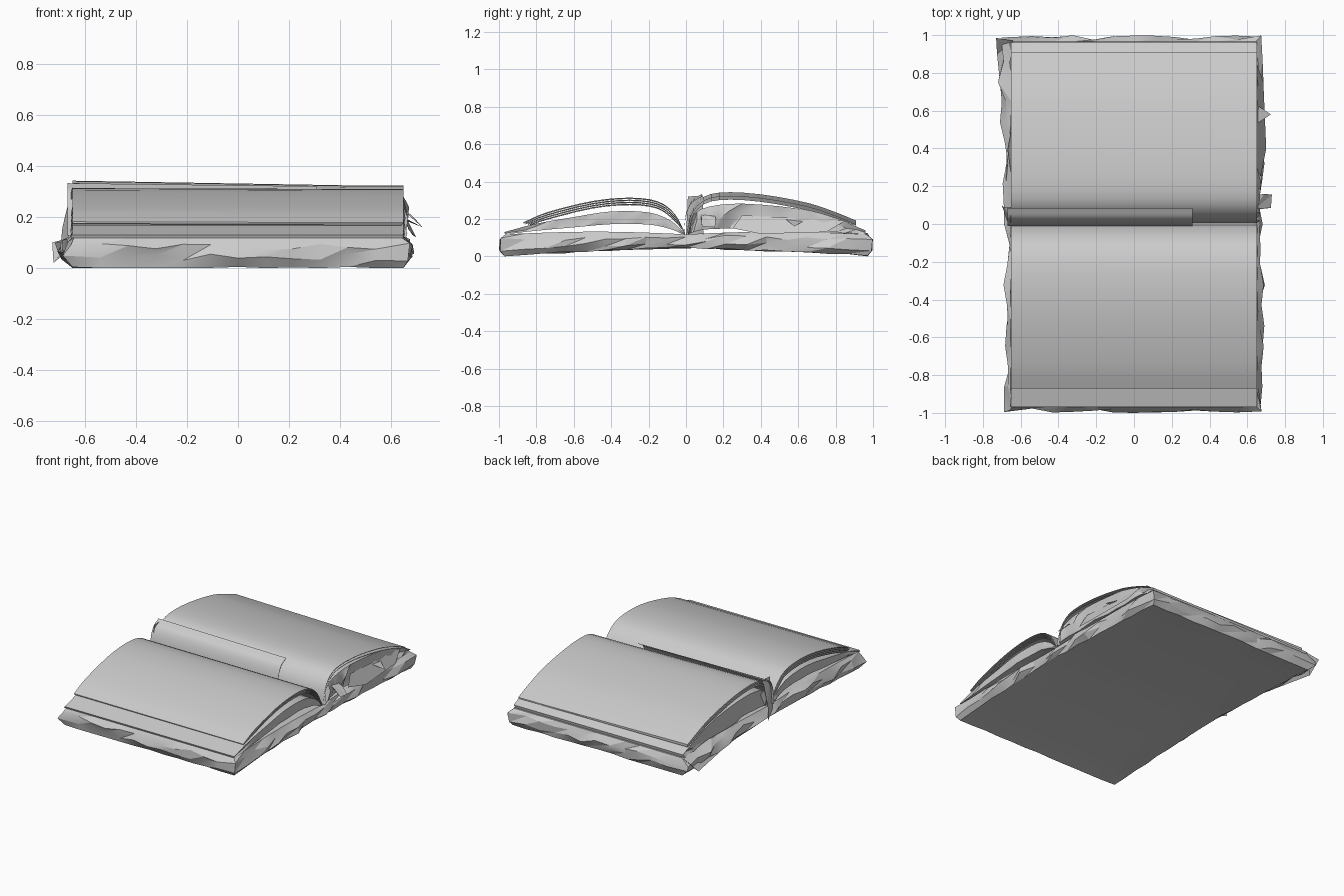
import bpy, bmesh, math, random
from mathutils import Vector

if "Cube" in bpy.data.objects:
    bpy.data.objects.remove(bpy.data.objects["Cube"])

random.seed(4)
rnd = random.uniform


def finish(name, bm, angle=None):
    bmesh.ops.recalc_face_normals(bm, faces=bm.faces)
    me = bpy.data.meshes.new(name)
    bm.to_mesh(me)
    bm.free()
    ob = bpy.data.objects.new(name, me)
    bpy.context.collection.objects.link(ob)
    if angle:
        bpy.ops.object.select_all(action='DESELECT')
        bpy.context.view_layer.objects.active = ob
        ob.select_set(True)
        bpy.ops.object.shade_smooth_by_angle(angle=math.radians(angle))
    return ob


def spline(pts, n=18):
    """Evenly sampled Catmull-Rom curve through (y, z) points."""
    p = [Vector(q) for q in pts]
    p = [p[0] * 2 - p[1]] + p + [p[-1] * 2 - p[-2]]
    out = []
    for i in range(n + 1):
        f = i / n * (len(p) - 3)
        k = min(int(f), len(p) - 4)
        t = f - k
        a, b, c, d = p[k:k + 4]
        out.append(0.5 * (2 * b + (c - a) * t + (2 * a - 5 * b + 4 * c - d) * t * t
                          + (3 * b - a - 3 * c + d) * t ** 3))
    return out


def pages(name, top, bottom=None, x0=-0.65, x1=0.65, tilt=0.0, rag=0.0, thick=0.005):
    """Stack of pages between two (y, z) curves, with torn ends when rag > 0."""
    bm = bmesh.new()
    hi = spline(top)
    lo = spline(bottom) if bottom else [q - Vector((0, thick)) for q in hi]
    n = len(hi)
    ends = []
    for x in (x0, x1):
        dz = -tilt * x / 0.65
        s = 1 if x > 0 else -1
        h = [bm.verts.new((x, q.x, q.y + dz)) for q in hi]
        l = [bm.verts.new((x + s * rnd(-rag, rag) * 0.5, q.x, q.y + dz * 0.3)) for q in lo]
        if rag:
            m = [bm.verts.new((x + s * rnd(-rag, rag), a.x,
                               a.y + (b.y - a.y) * rnd(0.3, 0.7))) for a, b in zip(hi, lo)]
            rows = [h, m, l]
        else:
            rows = [h, l]
        for r, q in zip(rows, rows[1:]):
            for i in range(n - 1):
                if rag:
                    bm.faces.new((r[i], r[i + 1], q[i]))
                    bm.faces.new((r[i + 1], q[i + 1], q[i]))
                else:
                    bm.faces.new((r[i], r[i + 1], q[i + 1], q[i]))
        ends.append(rows)
    for k in (0, -1):
        a, b = ends[0][k], ends[1][k]
        for i in range(n - 1):
            bm.faces.new((a[i], a[i + 1], b[i + 1], b[i]))
    for i in (0, n - 1):
        bm.faces.new([r[i] for r in ends[0]] + [r[i] for r in reversed(ends[1])])
    return finish(name, bm, 35)


def flap(name, pts):
    bm = bmesh.new()
    v = [bm.verts.new(p) for p in pts]
    for i in range(1, len(v) - 1):
        bm.faces.new((v[0], v[i], v[i + 1]))
    return finish(name, bm)


# Worn cover: gently arched slab with crumpled rim
NX, NY = 12, 18
bm = bmesh.new()


def cover_grid(z_of, hx, hy):
    return [[bm.verts.new((-hx + 2 * hx * i / NX, -hy + 2 * hy * j / NY,
                           z_of(-1 + 2 * j / NY))) for j in range(NY + 1)] for i in range(NX + 1)]


def rim(g):
    return ([g[i][0] for i in range(NX)] + [g[NX][j] for j in range(NY)]
            + [g[i][NY] for i in range(NX, 0, -1)] + [g[0][j] for j in range(NY, 0, -1)])


top = cover_grid(lambda v: 0.118 + 0.014 * math.sin(math.pi * abs(v)), 0.645, 0.965)
bot = cover_grid(lambda v: 0.008 + 0.042 * (1 - abs(v) ** 1.5), 0.65, 0.97)
for g in (top, bot):
    for i in range(NX):
        for j in range(NY):
            bm.faces.new((g[i][j], g[i + 1][j], g[i + 1][j + 1], g[i][j + 1]))
loops = [rim(top)]
for t in (0.3, 0.7):
    mid = []
    for a, b in zip(rim(top), rim(bot)):
        p = a.co.lerp(b.co, t + rnd(-0.14, 0.14))
        if abs(p.x) > 0.63:
            p.x += math.copysign(rnd(0.005, 0.045), p.x)
            if p.x < 0 and p.y > 0:
                p.x -= 0.04 * p.y
        if abs(p.y) > 0.95:
            p.y = math.copysign(rnd(0.975, 1.0), p.y)
        mid.append(bm.verts.new(p))
    loops.append(mid)
loops.append(rim(bot))
for a, b in zip(loops, loops[1:]):
    for i in range(len(a)):
        k = (i + 1) % len(a)
        bm.faces.new((a[i], a[k], b[i]))
        bm.faces.new((a[k], b[k], b[i]))
for v in rim(bot):
    v.co.z = max(0.0, v.co.z - rnd(0, 0.012))
finish("cover", bm, 20)

# Front half: lower page block and fanned loose sheets
pages("front_page_block",
      [(-0.97, 0.13), (-0.8, 0.175), (-0.6, 0.21), (-0.4, 0.24), (-0.2, 0.235), (-0.08, 0.19), (-0.005, 0.12)],
      [(-0.965, 0.118), (-0.8, 0.137), (-0.6, 0.155), (-0.4, 0.172), (-0.2, 0.17), (-0.08, 0.145), (-0.005, 0.112)],
      rag=0.008)
for k in range(4):
    d = 0.011 * k
    pages(f"front_sheet_{k + 1}",
          [(-0.87 + 0.012 * k, 0.18 - 0.3 * d), (-0.74, 0.235 - d), (-0.5, 0.294 - d), (-0.3, 0.312 - d),
           (-0.15, 0.292 - d), (-0.06, 0.225 - d), (-0.005, 0.125)],
          x1=0.65 - 0.004 * k, tilt=0.002)

# Back half: thick torn page block and loose top sheets
pages("back_page_block",
      [(0.01, 0.125), (0.04, 0.22), (0.12, 0.265), (0.3, 0.282), (0.6, 0.255), (0.8, 0.205), (0.96, 0.138)],
      [(0.01, 0.115), (0.04, 0.13), (0.12, 0.145), (0.3, 0.148), (0.6, 0.138), (0.8, 0.13), (0.955, 0.118)],
      rag=0.022)
for k in range(2):
    d = 0.018 * k
    pages(f"back_sheet_{k + 1}",
          [(0.005, 0.125), (0.03, 0.235 - d), (0.1, 0.31 - d), (0.22, 0.332 - d), (0.42, 0.318 - d),
           (0.65, 0.275 - d), (0.8, 0.225 - d * 0.6), (0.91, 0.18 - d * 0.3)], tilt=0.011)

# Narrow torn leaf standing beside the gutter
pages("torn_leaf", [(-0.01, 0.13), (0.0, 0.22), (0.03, 0.29), (0.085, 0.325)], x0=-0.67, x1=0.31, tilt=0.008)

# Loose flaps on the ends and edges
flap("left_gutter_flap", [(-0.65, 0.01, 0.32), (-0.65, 0.09, 0.325), (-0.69, 0.09, 0.16), (-0.7, 0.1, 0.06), (-0.665, 0.0, 0.1)])
flap("right_tab", [(0.64, 0.08, 0.235), (0.64, 0.15, 0.23), (0.69, 0.16, 0.2), (0.73, 0.155, 0.155), (0.725, 0.085, 0.16), (0.68, 0.08, 0.21)])
flap("right_shard", [(0.65, 0.53, 0.2), (0.65, 0.63, 0.19), (0.725, 0.58, 0.16)])
flap("left_corner_fold", [(-0.64, 0.97, 0.125), (-0.73, 0.985, 0.1), (-0.725, 0.9, 0.02), (-0.69, 0.55, 0.05), (-0.65, 0.4, 0.13)])
flap("right_side_fold", [(0.65, 0.3, 0.22), (0.65, 0.85, 0.19), (0.685, 0.75, 0.13), (0.7, 0.4, 0.12), (0.67, 0.25, 0.15)])
